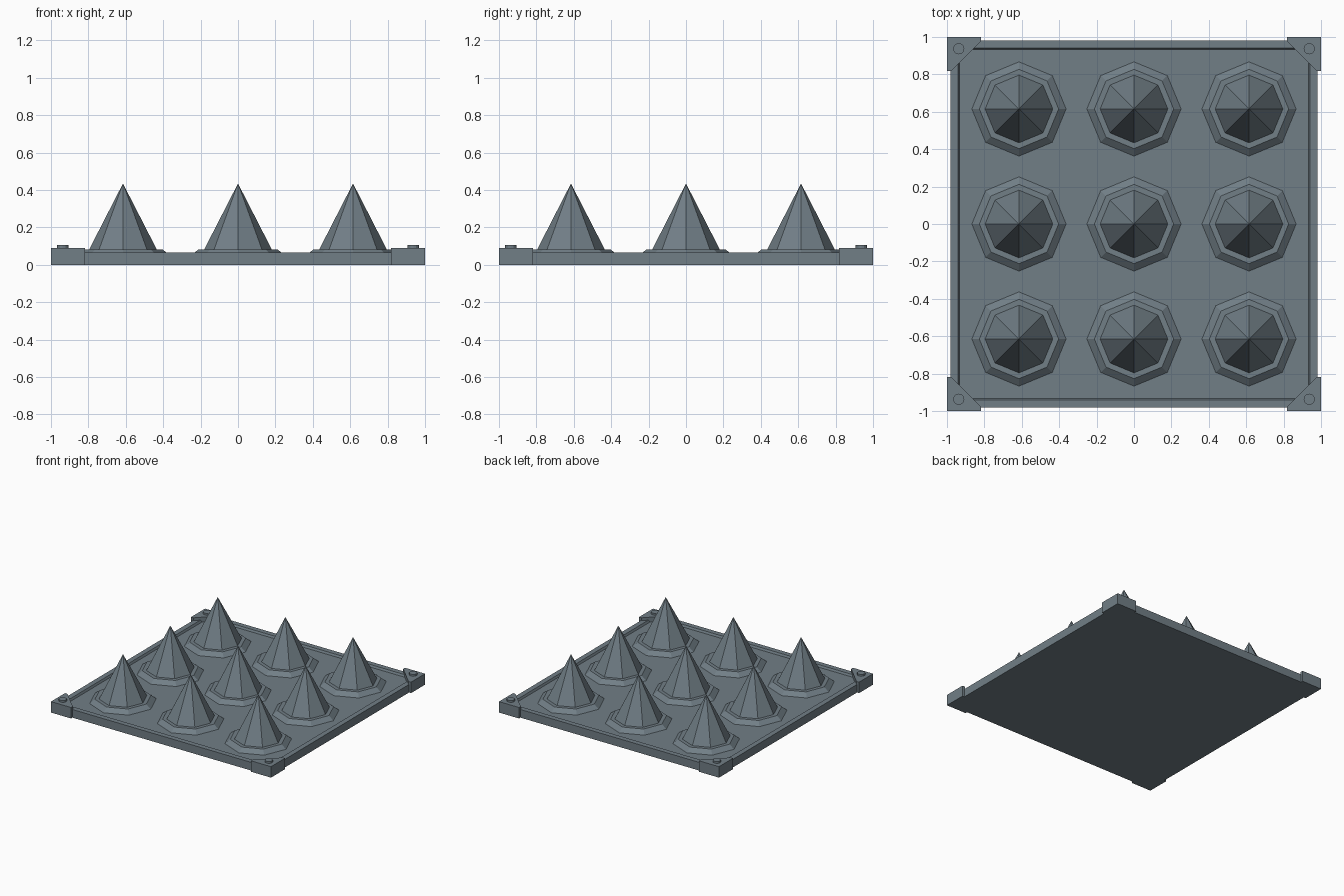
import bpy, bmesh, math

if "Cube" in bpy.data.objects:
    bpy.data.objects.remove(bpy.data.objects["Cube"])

steel = bpy.data.materials.new("blue grey steel")
steel.diffuse_color = (0.165, 0.21, 0.24, 1)
steel.use_nodes = True
steel.node_tree.nodes["Principled BSDF"].inputs["Base Color"].default_value = steel.diffuse_color


def square(s, z):
    return [(-s, -s, z), (s, -s, z), (s, s, z), (-s, s, z)]


def circle(cx, cy, r, z, n=8):
    return [(cx + r * math.cos(math.tau * i / n),
             cy + r * math.sin(math.tau * i / n), z) for i in range(n)]


def loft(name, rings, tip=None):
    """Stack rings of points into a closed solid, optionally ending in a tip."""
    bm = bmesh.new()
    loops = [[bm.verts.new(p) for p in ring] for ring in rings]
    n = len(loops[0])
    for a, b in zip(loops, loops[1:]):
        for i in range(n):
            j = (i + 1) % n
            bm.faces.new((a[i], a[j], b[j], b[i]))
    bm.faces.new(loops[0][::-1])
    if tip:
        t = bm.verts.new(tip)
        for i in range(n):
            bm.faces.new((loops[-1][i], loops[-1][(i + 1) % n], t))
    else:
        bm.faces.new(loops[-1])
    bmesh.ops.recalc_face_normals(bm, faces=bm.faces)
    me = bpy.data.meshes.new(name)
    bm.to_mesh(me)
    bm.free()
    me.materials.append(steel)
    ob = bpy.data.objects.new(name, me)
    bpy.context.collection.objects.link(ob)
    return ob


# base plate with a raised rim around a sunken floor
loft("base_plate", [square(0.982, 0), square(0.982, 0.067),
                    square(0.94, 0.067), square(0.932, 0.05)])

# nine spikes, each on a bevelled octagonal collar
for x in (-0.615, 0, 0.615):
    for y in (-0.615, 0, 0.615):
        loft("spike_collar", [circle(x, y, 0.252, 0.05), circle(x, y, 0.212, 0.082)])
        loft("spike", [circle(x, y, 0.182, 0.08)], tip=(x, y, 0.435))

# corner brackets with a bolt head on each
bracket = [(1, 1), (0.818, 1), (0.818, 0.977), (0.977, 0.818), (1, 0.818)]
for sx in (-1, 1):
    for sy in (-1, 1):
        loft("corner_bracket", [[(px * sx, py * sy, z) for px, py in bracket]
                                for z in (0, 0.09)])
        loft("bolt_head", [circle(0.937 * sx, 0.937 * sy, 0.03, z, 12)
                           for z in (0.085, 0.105)])
